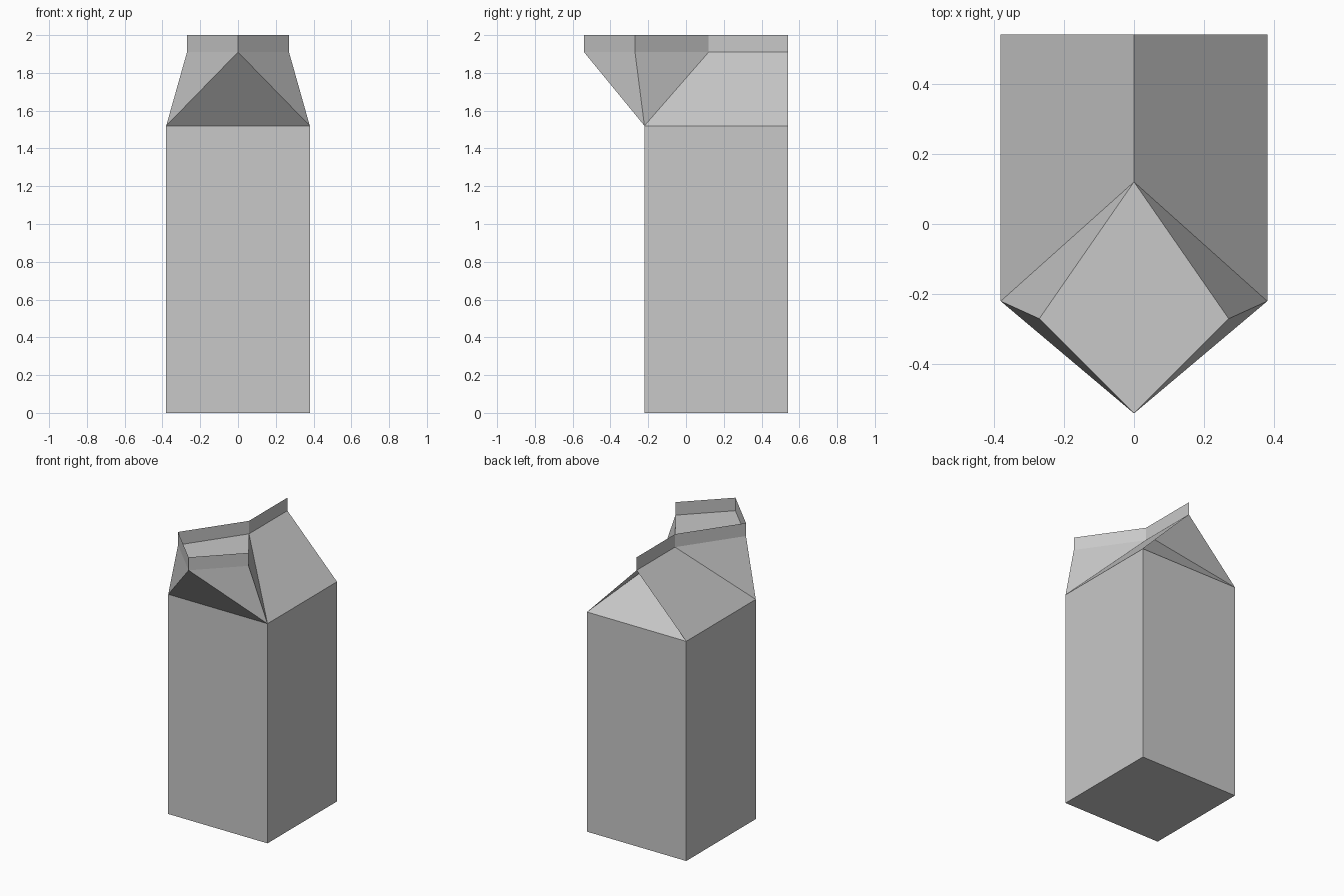
import bpy, bmesh

if "Cube" in bpy.data.objects:
    bpy.data.objects.remove(bpy.data.objects["Cube"])

W, YF, YB = 0.38, -0.22, 0.54        # half width, front wall, back wall
ZS, ZR, ZT = 1.52, 1.91, 2.0         # shoulder, ridge, top edge

mat = bpy.data.materials.new("carton_grey")
mat.diffuse_color = (0.58, 0.58, 0.58, 1)
mat.use_nodes = True
mat.node_tree.nodes["Principled BSDF"].inputs["Base Color"].default_value = mat.diffuse_color


def make(name, faces):
    """Build one object from polygons given as point lists (outward winding)."""
    bm = bmesh.new()
    for f in faces:
        bm.faces.new([bm.verts.new(p) for p in f])
    bmesh.ops.remove_doubles(bm, verts=bm.verts, dist=1e-4)
    me = bpy.data.meshes.new(name)
    bm.to_mesh(me)
    bm.free()
    me.materials.append(mat)
    ob = bpy.data.objects.new(name, me)
    bpy.context.collection.objects.link(ob)
    return ob


def both(face):
    """A right-hand face plus its mirror image across x."""
    return [face, [(-x, y, z) for x, y, z in reversed(face)]]


def walls(points, z0, z1):
    """Vertical quads along a path of (x, y) points."""
    return [[(*a, z0), (*b, z0), (*b, z1), (*a, z1)]
            for a, b in zip(points, points[1:])]


# Box body, open at the shoulder
base = [(-W, YF), (W, YF), (W, YB), (-W, YB)]
make("carton_body", walls(base + base[:1], 0, ZS)
     + [[(x, y, 0) for x, y in reversed(base)]])

# Key points of the folded top
fr, fl = (W, YF, ZS), (-W, YF, ZS)
br, bl = (W, YB, ZS), (-W, YB, ZS)
inner, back = (0, 0.12, ZR), (0, YB, ZR)
side, lip = (0.27, -0.27, ZR), (0, -0.54, ZR)

# Sloped roof panels and the tucked-in back gusset
make("gable_roof", both([fr, br, back, inner]))
make("back_gusset", [[br, bl, (0, 0.17, ZR - 0.004)]])

# Pulled-out spout: underside triangle and folded cheeks
make("spout", [[fl, fr, lip]] + both([fr, side, lip]) + both([fr, inner, side]))

# Upright rim around the spout, its floor, and the sealed fin behind it
ring = [lip[:2], side[:2], inner[:2], (-side[0], side[1])]
make("spout_rim", walls(ring + ring[:1], ZR, ZT))
make("spout_floor", [[(x, y, ZR) for x, y in ring]])
make("seal_fin", walls([inner[:2], back[:2]][::-1], ZR, ZT))
